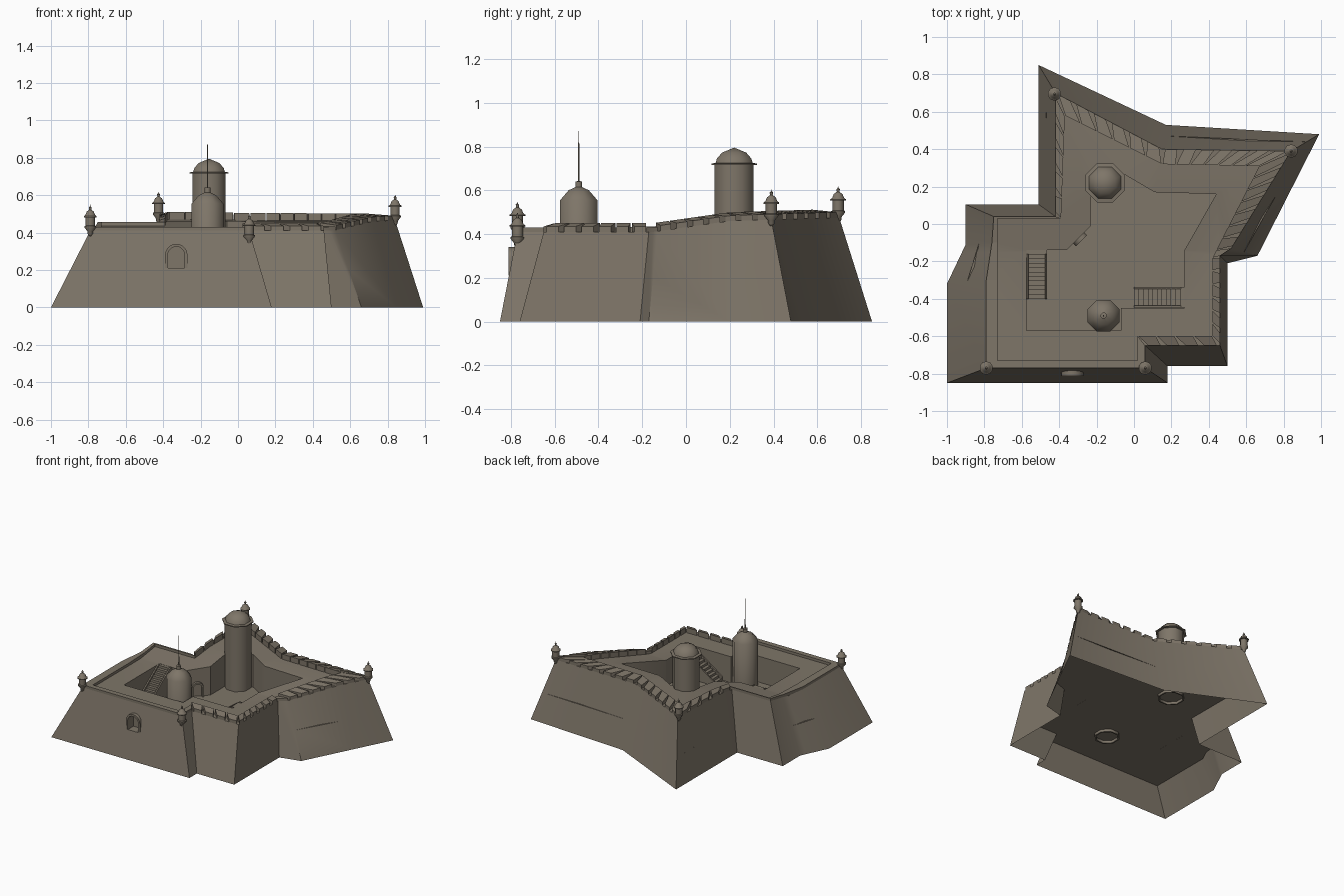
import bpy, bmesh, math
from mathutils import Vector, Matrix

if "Cube" in bpy.data.objects:
    bpy.data.objects.remove(bpy.data.objects["Cube"], do_unlink=True)

stone = bpy.data.materials.new("weathered_stone")
stone.use_nodes = True
STONE = (0.21, 0.18, 0.14, 1)
stone.diffuse_color = STONE
stone.node_tree.nodes["Principled BSDF"].inputs["Base Color"].default_value = STONE

FLOOR = 0.21
# wall corners: foot xy, top xy, parapet inner xy, merlons on the following edge
CORNERS = [
    (-1, -.85, -.79, -.77, -.73, -.73, 1),
    (.18, -.85, .06, -.77, .02, -.73, 1),
    (.18, -.76, .06, -.65, .02, -.6, 4),
    (.5, -.76, .46, -.65, .42, -.6, 6),
    (.5, -.21, .46, -.17, .42, -.18, 1),
    (.66, -.17, .52, -.13, .44, -.14, 7),
    (.99, .48, .84, .39, .67, .31, 7),
    (.17, .53, .15, .4, .15, .32, 6),
    (-.51, .85, -.42, .7, -.37, .58, 5),
    (-.51, .105, -.42, .04, -.39, .03, 1),
    (-.9, .105, -.75, .04, -.73, .03, 1),
    (-.9, -.11, -.76, -.1, -.73, -.1, 1),
    (-1, -.32, -.79, -.3, -.73, -.3, 1),
]
COURT = [(-.575, -.57), (-.07, -.57), (-.07, -.45), (.27, -.45), (.27, -.14),
         (.44, .16), (.11, .17), (-.06, .27), (-.23, .17), (-.23, -.01),
         (-.36, -.14), (-.575, -.14)]


def deck_z(y):
    """Deck level: flat at the front, climbing to the rear."""
    if y < -.15:
        return .41
    if y < .2:
        return .41 + (y + .15) / .35 * .05
    return .46 + (y - .2) * .03


def finish(bm, name, angle=30, fix=True):
    if fix:
        bmesh.ops.recalc_face_normals(bm, faces=bm.faces[:])
    mesh = bpy.data.meshes.new(name)
    bm.to_mesh(mesh)
    bm.free()
    mesh.materials.append(stone)
    ob = bpy.data.objects.new(name, mesh)
    bpy.context.collection.objects.link(ob)
    bpy.ops.object.select_all(action='DESELECT')
    ob.select_set(True)
    bpy.context.view_layer.objects.active = ob
    bpy.ops.object.shade_smooth_by_angle(angle=math.radians(angle))
    return ob


def arch_points(w, h, seg=10):
    """Upright arch outline in (x, z), from the bottom left over the crown."""
    r = w / 2
    pts = [(-r, 0)]
    for i in range(seg + 1):
        a = math.pi * (1 - i / seg)
        pts.append((r * math.cos(a), h - r + r * math.sin(a)))
    return pts + [(r, 0)]


def loop_edges(bm, verts):
    return [bm.edges.get((a, b)) or bm.edges.new((a, b))
            for a, b in zip(verts, verts[1:] + verts[:1])]


def skirt(bm, a, b, skip=()):
    n = len(a)
    for i in range(n):
        if i not in skip:
            j = (i + 1) % n
            bm.faces.new((a[i], a[j], b[j], b[i]))


# Rampart: sloped outer walls, deck and courtyard walls; heights start as 0..1
bm = bmesh.new()
foot = [bm.verts.new((c[0], c[1], 0)) for c in CORNERS]
top = [bm.verts.new((c[2], c[3], 1)) for c in CORNERS]
skirt(bm, foot, top, skip=(0,))
rim = [bm.verts.new((x, y, 1)) for x, y in COURT]
bmesh.ops.triangle_fill(bm, use_beauty=True, normal=(0, 0, 1),
                        edges=loop_edges(bm, top) + loop_edges(bm, rim))
low = [bm.verts.new((x, y, FLOOR / deck_z(y))) for x, y in COURT]
skirt(bm, rim, low)
# Front wall with an arched gate recess
gate, back = [], []
for x, z in arch_points(.09, .115):
    t = (z + FLOOR) / .41
    gate.append(bm.verts.new((x - .33, -.85 + .08 * t, t)))
    back.append(bm.verts.new((x - .33, -.74, t)))
front = loop_edges(bm, [foot[0], foot[1], top[1], top[0]])
bmesh.ops.triangle_fill(bm, use_beauty=True, normal=(0, -1, 0),
                        edges=front + loop_edges(bm, gate))
skirt(bm, gate, back)
bm.faces.new(back)
for y in (-.15, .2):
    bmesh.ops.bisect_plane(bm, geom=bm.verts[:] + bm.edges[:] + bm.faces[:],
                           plane_co=(0, y, 0), plane_no=(0, 1, 0))
for v in bm.verts:
    v.co.z *= deck_z(v.co.y)
finish(bm, "rampart")

# Courtyard floor, reaching the inside of the walls
bm = bmesh.new()
floor = []
for c in CORNERS:
    t = FLOOR / deck_z(c[3])
    p = Vector(c[0:2]).lerp(Vector(c[2:4]), t)
    floor.append(bm.verts.new((p.x, p.y, FLOOR)))
bmesh.ops.triangle_fill(bm, use_beauty=True, normal=(0, 0, 1),
                        edges=loop_edges(bm, floor))
for f in bm.faces:
    if f.normal.z < 0:
        f.normal_flip()
finish(bm, "courtyard_floor", fix=False)

# Parapet: plain runs and splayed merlons between the gun openings
bm = bmesh.new()
for c, d in zip(CORNERS, CORNERS[1:] + CORNERS[:1]):
    n = c[6]
    o0, o1, i0, i1 = (Vector(p) for p in (c[2:4], d[2:4], c[4:6], d[4:6]))
    gap_out, gap_in = (.17, .04) if n > 1 else (0, 0)
    rise_out, rise_in = (.025, .04) if n > 1 else (.02, .02)
    for k in range(n):
        plan = [(o0.lerp(o1, (k + gap_out) / n), rise_out),
                (o0.lerp(o1, (k + 1 - gap_out) / n), rise_out),
                (i0.lerp(i1, (k + 1 - gap_in) / n), rise_in),
                (i0.lerp(i1, (k + gap_in) / n), rise_in)]
        lo = [bm.verts.new((p.x, p.y, deck_z(p.y) - .004)) for p, h in plan]
        hi = [bm.verts.new((p.x, p.y, deck_z(p.y) + h)) for p, h in plan]
        skirt(bm, lo, hi)
        bm.faces.new(hi)
        bm.faces.new(lo[::-1])
finish(bm, "parapet")


def prism(name, profile, width, matrix):
    """Extrude an (x, z) profile along y, then place it."""
    bm = bmesh.new()
    a = [bm.verts.new((x, 0, z)) for x, z in profile]
    b = [bm.verts.new((x, width, z)) for x, z in profile]
    skirt(bm, a, b)
    bm.faces.new(a)
    bm.faces.new(b[::-1])
    bm.transform(matrix)
    return finish(bm, name)


def staircase(name, length, width, origin, turn, steps=11):
    """Steps climbing along local x, with a thin sloping wall each side."""
    rise = .2
    m = Matrix.Translation((*origin, FLOOR)) @ Matrix.Rotation(turn, 4, 'Z')
    profile = [(0, 0)]
    for i in range(steps):
        z = rise * (i + 1) / steps
        profile += [(length * i / steps, z), (length * (i + 1) / steps, z)]
    prism(name, profile + [(length, 0)], width, m)
    slope = [(0, 0), (0, .03), (length - .02, rise + .005),
             (length, rise + .005), (length, 0)]
    for side, y in (("right", -.002), ("left", width - .008)):
        prism(f"{name}_{side}_wall", slope, .01,
              m @ Matrix.Translation((0, y, 0)))


staircase("east_stairs", .27, .105, (0, -.445), 0)
staircase("west_stairs", .26, .105, (-.468, -.4), math.pi / 2)


def arch_frame(name, w, h, band, depth, place):
    """Arched surround: the band between two arch outlines."""
    inner = arch_points(w, h)
    outer = arch_points(w + 2 * band, h + band)
    prism(name, outer + inner[::-1], depth, place)


arch_frame("gate_surround", .09, .115, .015, .035,
           Matrix.Translation((-.33, -.812, FLOOR)))
arch_frame("courtyard_doorway", .06, .1, .012, .03,
           Matrix.Translation((-.28, -.09, FLOOR)) @ Matrix.Rotation(math.pi / 4, 4, 'Z'))


def lathe(name, profile, x, y, z=0, sides=8, angle=50):
    bm = bmesh.new()
    rings = []
    for r, h in profile:
        ring = []
        for i in range(sides):
            a = math.tau * (i + .5) / sides
            ring.append(bm.verts.new((x + r * math.cos(a), y + r * math.sin(a), z + h)))
        rings.append(ring)
    for a, b in zip(rings, rings[1:]):
        skirt(bm, a, b)
    bmesh.ops.remove_doubles(bm, verts=bm.verts[:], dist=.00005)
    return finish(bm, name, angle)


# Rear lookout tower and front domed tower, both open tubes below the floor
lathe("rear_tower", [(.085, .25), (.085, .19), (.096, .19), (.096, .715), (.113, .715),
                     (.113, .722), (.092, .725), (.085, .745), (.06, .772), (0, .795)],
      -.155, .22)
lathe("front_tower", [(.08, .25), (.08, .19), (.092, .19), (.092, .555), (.05, .6),
                      (.017, .615), (.017, .64), (.004, .642), (.002, .87), (0, .872)],
      -.163, -.49)

# Corner sentry boxes
SENTRY = [(0, -.11), (.014, -.09), (.016, -.075), (.032, -.055), (.032, -.048),
          (.026, -.045), (.026, 0), (.036, 0), (.036, .006), (.027, .012),
          (.02, .03), (.006, .04), (.008, .052), (.002, .058), (0, .068)]
for name, x, y, z in (("front_right", -.79, -.77, .482), ("front_left", .06, -.77, .434),
                      ("back_left", .84, .39, .538), ("back_right", -.425, .695, .553)):
    lathe(name + "_sentry_box", SENTRY, x, y, z, sides=10)
